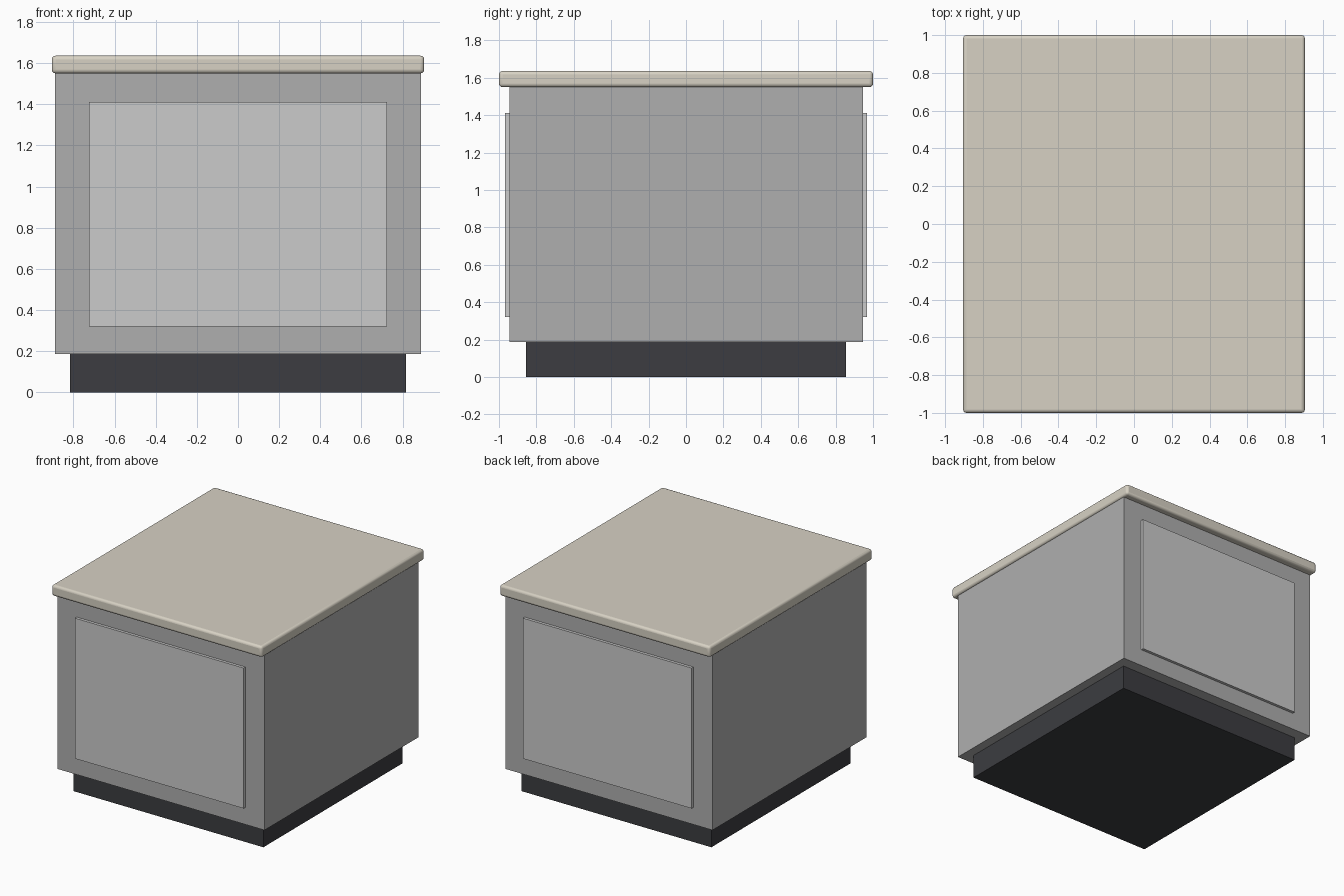
import bpy

if "Cube" in bpy.data.objects:
    bpy.data.objects.remove(bpy.data.objects["Cube"])


def material(name, rgb):
    mat = bpy.data.materials.new(name)
    mat.diffuse_color = (*rgb, 1)
    mat.use_nodes = True
    mat.node_tree.nodes["Principled BSDF"].inputs["Base Color"].default_value = mat.diffuse_color
    return mat


def box(name, x, y, z, mat=None):
    """Box spanning the given (min, max) ranges."""
    spans = (x, y, z)
    bpy.ops.mesh.primitive_cube_add(size=1, location=[(a + b) / 2 for a, b in spans])
    ob = bpy.context.object
    ob.name = name
    ob.scale = [b - a for a, b in spans]
    bpy.ops.object.transform_apply(location=False, rotation=False, scale=True)
    if mat:
        ob.data.materials.append(mat)
    return ob


dark = material("dark_plinth", (0.045, 0.046, 0.052))
stone = material("worktop_stone", (0.68, 0.64, 0.55))
grey = material("cabinet_grey", (0.43, 0.43, 0.43))
pale = material("panel_grey", (0.6, 0.6, 0.59))

# Recessed toe-kick plinth
box("plinth", (-0.817, 0.817), (-0.855, 0.855), (0, 0.187), dark)

# Cabinet body
box("cabinet_body", (-0.89, 0.89), (-0.945, 0.945), (0.187, 1.552), grey)

# Raised panels on the front and back
for name, s in (("front_panel", -1), ("back_panel", 1)):
    box(name, (-0.725, 0.725), sorted((s * 0.93, s * 0.967)), (0.32, 1.412), pale)

# Worktop with rounded edges
top = box("worktop", (-0.905, 0.905), (-1, 1), (1.55, 1.636), stone)
bev = top.modifiers.new("rounded_edges", "BEVEL")
bev.width = 0.018
bev.segments = 3
bpy.ops.object.shade_smooth_by_angle()
